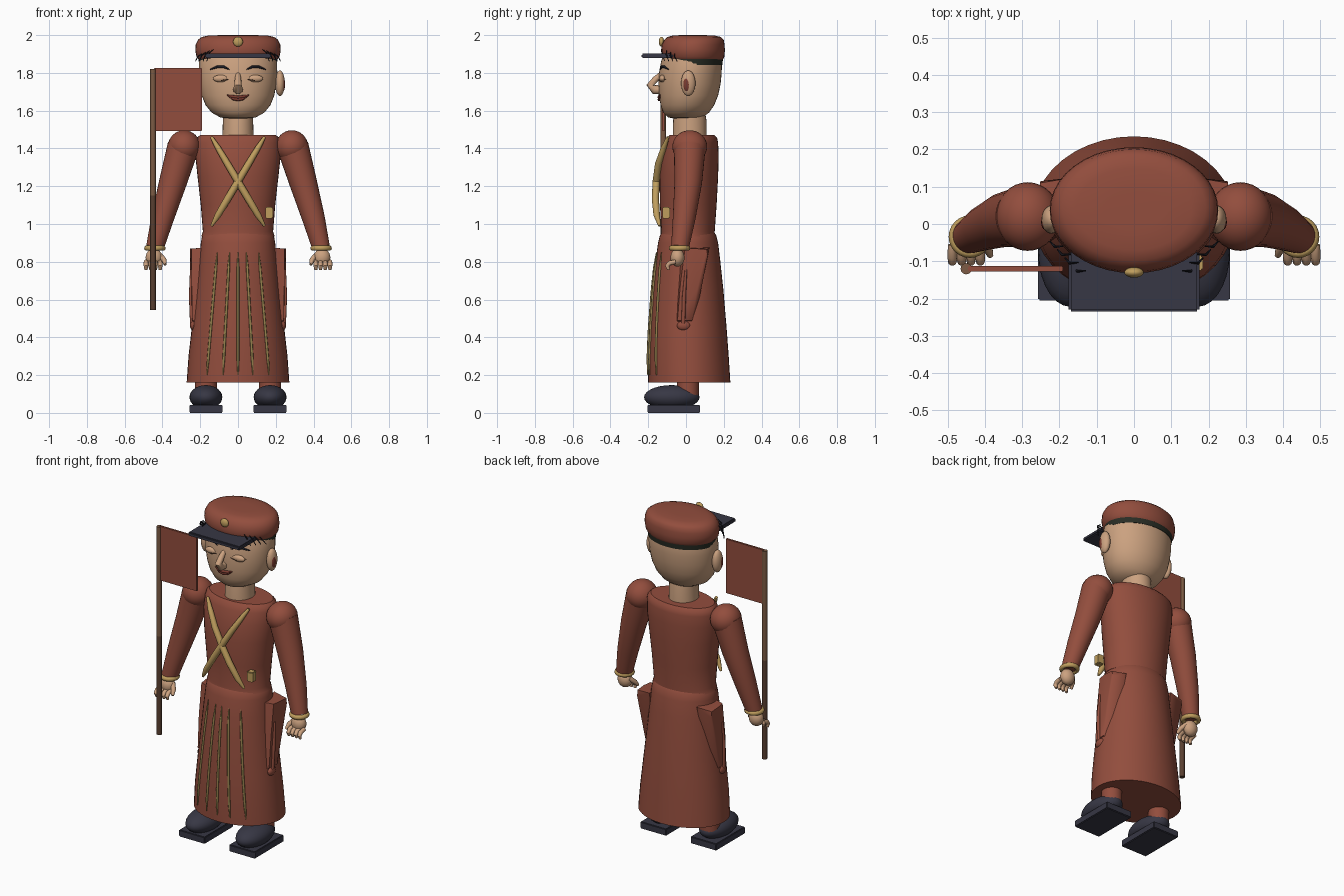
import bpy, bmesh, math
from mathutils import Vector


def material(name, r, g, b):
    m = bpy.data.materials.new(name)
    m.diffuse_color = (r, g, b, 1)
    return m


RED = material("brick_red", 0.29, 0.075, 0.047)
SKIN = material("skin", 0.60, 0.36, 0.215)
NAVY = material("dark_navy", 0.038, 0.038, 0.058)
BLACK = material("black_hair", 0.012, 0.012, 0.018)
BAND = material("dark_olive", 0.022, 0.026, 0.018)
GOLD = material("gold", 0.52, 0.34, 0.11)
BRAID = material("olive_gold", 0.30, 0.22, 0.075)
WOOD = material("wood", 0.20, 0.105, 0.058)
DARKWOOD = material("dark_wood", 0.10, 0.05, 0.03)
LIPS = material("lip_red", 0.20, 0.045, 0.03)


def finish(name, bm, mat, angle=40):
    bmesh.ops.recalc_face_normals(bm, faces=bm.faces)
    me = bpy.data.meshes.new(name)
    bm.to_mesh(me)
    bm.free()
    me.materials.append(mat)
    for p in me.polygons:
        p.use_smooth = True
    me.set_sharp_from_angle(angle=math.radians(angle))
    ob = bpy.data.objects.new(name, me)
    bpy.context.collection.objects.link(ob)
    return ob


def bridge(name, rings, mat, angle=40):
    """Skin a list of closed point rings and cap both ends."""
    bm = bmesh.new()
    vs = [[bm.verts.new(p) for p in ring] for ring in rings]
    n = len(vs[0])
    for a, b in zip(vs, vs[1:]):
        for i in range(n):
            bm.faces.new((a[i], a[(i + 1) % n], b[(i + 1) % n], b[i]))
    bm.faces.new(vs[0])
    bm.faces.new(vs[-1])
    return finish(name, bm, mat, angle)


def loft(name, profile, mat, n=40):
    """Profile rows: z, half width, front y, back y."""
    rings = []
    for z, rx, yf, yb in profile:
        c, ry = (yf + yb) / 2, (yb - yf) / 2
        rings.append([(rx * math.cos(a), c + ry * math.sin(a), z)
                      for a in (2 * math.pi * i / n for i in range(n))])
    return bridge(name, rings, mat)


def front_y(profile, x, z):
    """Front surface of a lofted body at x, z."""
    rows = sorted(profile)
    for a, b in zip(rows, rows[1:]):
        if a[0] <= z <= b[0]:
            t = (z - a[0]) / max(b[0] - a[0], 1e-6)
            rx, yf, yb = (a[k] + (b[k] - a[k]) * t for k in (1, 2, 3))
            s = math.sqrt(max(0, 1 - (x / rx) ** 2))
            return (yf + yb) / 2 - (yb - yf) / 2 * s
    return 0


def tube(name, pts, radii, mat, n=12):
    """Round rod through points, one radius per point."""
    pts = [Vector(p) for p in pts]
    rings = []
    d0 = (pts[-1] - pts[0]).normalized()
    ref = Vector((0, 1, 0)) if abs(d0.y) < 0.7 else Vector((1, 0, 0))
    for i, p in enumerate(pts):
        d = (pts[min(i + 1, len(pts) - 1)] - pts[max(i - 1, 0)]).normalized()
        u = d.cross(ref).normalized()
        v = d.cross(u)
        rings.append([p + (u * math.cos(a) + v * math.sin(a)) * radii[i]
                      for a in (2 * math.pi * k / n for k in range(n))])
    return bridge(name, rings, mat, 50)


def ball(name, c, r, mat, seg=24):
    bm = bmesh.new()
    bmesh.ops.create_uvsphere(bm, u_segments=seg, v_segments=seg // 2, radius=1)
    for v in bm.verts:
        v.co = Vector([c[k] + v.co[k] * r[k] for k in range(3)])
    return finish(name, bm, mat)


def box(name, lo, hi, mat, bevel=0.004):
    bm = bmesh.new()
    bmesh.ops.create_cube(bm, size=1)
    for v in bm.verts:
        v.co = Vector([(lo[k] + hi[k]) / 2 + v.co[k] * (hi[k] - lo[k]) for k in range(3)])
    if bevel:
        bmesh.ops.bevel(bm, geom=bm.edges[:], offset=bevel, segments=2, affect='EDGES')
    return finish(name, bm, mat, 30)


# Coat: flared skirt and fitted torso
SKIRT = [(0.16, 0.272, -0.200, 0.235), (0.30, 0.262, -0.200, 0.226), (0.45, 0.245, -0.193, 0.215),
         (0.65, 0.222, -0.178, 0.198), (0.80, 0.207, -0.162, 0.182), (0.90, 0.197, -0.148, 0.170),
         (0.94, 0.190, -0.138, 0.160), (0.955, 0.178, -0.128, 0.150)]
TORSO = [(0.935, 0.194, -0.134, 0.152), (0.96, 0.186, -0.130, 0.152), (1.10, 0.197, -0.138, 0.162),
         (1.25, 0.214, -0.140, 0.170), (1.36, 0.226, -0.130, 0.173), (1.43, 0.224, -0.110, 0.170),
         (1.455, 0.218, -0.100, 0.165), (1.472, 0.200, -0.085, 0.150)]
loft("coat_skirt", SKIRT, RED)
loft("coat_torso", TORSO, RED)

# Five braid lines down the skirt front
for i, (top, bottom) in enumerate([(-.11, -.165), (-.045, -.08), (0, 0), (.045, .08), (.11, .165)]):
    pts = []
    for k in range(9):
        t = k / 8
        x, z = top + (bottom - top) * t, 0.85 - 0.65 * t
        pts.append((x, front_y(SKIRT, x, z) - 0.002, z))
    tube("skirt_braid", pts, [.002] + [.007] * 7 + [.003], BRAID, 8)

# Crossed chest straps, bulging forward and tapering at the ends
for s in (-1, 1):
    pts = [(s * (0.14 - 0.28 * t), y, 1.46 - 0.47 * t) for t, y in
           [(0, -.095), (.12, -.118), (.3, -.146), (.5, -.158), (.7, -.162), (.88, -.155), (1, -.140)]]
    tube("chest_strap", pts, [.008, .015, .018, .019, .019, .017, .007], GOLD)
box("belt_charm", (0.145, -0.125, 1.03), (0.185, -0.085, 1.09), GOLD)

# Neck and head
loft("neck", [(1.45, .083, -.070, .110), (1.55, .080, -.068, .108), (1.60, .080, -.06, .10)], SKIN, 28)
HEAD = [(1.557, .050, -.060, .060), (1.565, .095, -.095, .090), (1.59, .140, -.120, .122),
        (1.63, .172, -.135, .150), (1.68, .192, -.142, .170), (1.74, .203, -.146, .183),
        (1.80, .208, -.143, .189), (1.86, .207, -.132, .190), (1.90, .195, -.12, .18)]
loft("head", HEAD, SKIN)
tube("nose", [(0, -.125, 1.80), (0, -.162, 1.765), (0, -.190, 1.735), (0, -.165, 1.712), (0, -.13, 1.708)],
     [.012, .017, .020, .026, .022], SKIN)


def face_line(name, pts, radius, mat):
    n = len(pts)
    tube(name, [(x, front_y(HEAD, x, z) - 0.002, z) for x, z in pts],
         [radius * (0.35 if i in (0, n - 1) else 1) for i in range(n)], mat, 8)


face_line("upper_lip", [(-.058, 1.682), (-.03, 1.675), (0, 1.671), (.03, 1.675), (.058, 1.682)], .008, LIPS)
face_line("lower_lip", [(-.05, 1.677), (-.025, 1.664), (0, 1.659), (.025, 1.664), (.05, 1.677)], .009, LIPS)

for s in (-1, 1):
    # Closed eyes, brows, loose hair strands and ears
    ball("eyelid", (s * .088, front_y(HEAD, .088, 1.77) + .004, 1.77), (.045, .018, .02), SKIN)
    tube("lid_crease", [(s * x, front_y(HEAD, x, z) - .010 + abs(x - .088) * .25, z)
                        for x, z in [(.045, 1.768), (.065, 1.763), (.088, 1.761), (.112, 1.763), (.135, 1.768)]],
         [.001, .003, .003, .003, .001], DARKWOOD, 6)
    face_line("eyebrow", [(s * .045, 1.818), (s * .075, 1.832), (s * .11, 1.832), (s * .148, 1.818)], .007, BLACK)
    for k in range(4):
        x, y = .13 + .02 * k, -.125 + .022 * k
        tube("hair_strand", [(s * x, y, 1.925 - .008 * k), (s * (x + .022), y - .002, 1.905 - .006 * k),
                             (s * (x + .035), y + .012, 1.862)], [.002, .004, .002], BLACK, 6)
    ball("ear", (s * .222, .012, 1.745), (.026, .038, .068), SKIN)
    ball("ear_hollow", (s * .239, .005, 1.74), (.010, .020, .038), LIPS, 16)

# Cap: band, soft crown, visor, badge
loft("cap_band", [(1.842, .205, -.118, .192), (1.888, .212, -.122, .198)], BAND)
loft("cap_crown", [(1.872, .208, -.118, .196), (1.885, .220, -.128, .203), (1.92, .226, -.132, .206),
                   (1.95, .224, -.128, .204), (1.975, .212, -.115, .200), (1.99, .192, -.098, .185),
                   (1.998, .155, -.07, .15), (2.0, .08, -.02, .09)], RED)
box("cap_visor", (-.175, -.235, 1.878), (.175, -.07, 1.902), NAVY, .006)
ball("cap_badge", (0, -.130, 1.965), (.026, .014, .026), GOLD)

for s in (-1, 1):
    # Sleeves
    ball("shoulder", (s * .285, .02, 1.41), (.086, .092, .086), RED, 32)
    tube("sleeve", [(s * .290, .02, 1.41), (s * .345, .012, 1.22), (s * .40, -.01, 1.03), (s * .44, -.032, .875)],
         [.084, .073, .060, .047], RED, 28)
    # Gold cuff ring
    ring = [(s * .44 + .045 * math.cos(a), -.034 + .045 * math.sin(a), .872)
            for a in (2 * math.pi * k / 24 for k in range(25))]
    bm = bmesh.new()
    rows = []
    for k in range(24):
        a = 2 * math.pi * k / 24
        rows.append([bm.verts.new((s * .44 + (.044 + .013 * math.cos(b)) * math.cos(a),
                                   -.034 + (.044 + .013 * math.cos(b)) * math.sin(a),
                                   .872 + .014 * math.sin(b)))
                     for b in (2 * math.pi * j / 10 for j in range(10))])
    for k in range(24):
        p, q = rows[k], rows[(k + 1) % 24]
        for j in range(10):
            bm.faces.new((p[j], q[j], q[(j + 1) % 10], p[(j + 1) % 10]))
    finish("cuff", bm, GOLD)
    # Hand with curled fingers
    ball("palm", (s * .445, -.045, .822), (.044, .037, .048), SKIN)
    for k in range(4):
        x = s * (.412 + .025 * k)
        tube("finger", [(x, -.055, .800), (x, -.088, .793), (x, -.100, .778), (x, -.092, .758)],
             [.012, .013, .012, .008], SKIN, 10)
    tube("thumb", [(s * .415, -.04, .835), (s * .392, -.065, .810), (s * .385, -.085, .785)],
         [.015, .014, .008], SKIN, 10)

    # Hip flap with hanging tassel
    bm = bmesh.new()
    for x, y, z in [(.16, -.03, .875), (.245, -.005, .87), (.253, .05, .87), (.252, .11, .865), (.16, .125, .875),
                    (.251, .115, .83), (.245, -.03, .68), (.253, .06, .66), (.19, -.06, .47),
                    (.242, -.045, .49), (.245, .03, .49), (.19, .04, .45)]:
        bm.verts.new((s * x, y, z))
    bmesh.ops.convex_hull(bm, input=bm.verts[:])
    finish("hip_flap", bm, RED, 50)
    tube("tassel_cord", [(s * .248, .0, .76), (s * .25, -.01, .62), (s * .244, -.015, .47)],
         [.006, .010, .010], RED)
    ball("tassel", (s * .236, -.012, .462), (.018, .036, .026), RED, 16)

    # Legs and shoes
    tube("leg", [(s * .17, .01, .09), (s * .17, .01, .24)], [.058, .058], RED, 24)
    ball("shoe", (s * .17, -.075, .083), (.087, .147, .064), NAVY, 28)
    box("sole", (s * .17 - .088, -.205, 0), (s * .17 + .088, .075, .042), NAVY)

# Flag on a two-tone pole
tube("pole_upper", [(-.45, -.12, 1.15), (-.45, -.12, 1.82)], [.015, .015], WOOD, 16)
tube("pole_lower", [(-.45, -.12, .545), (-.45, -.12, 1.15)], [.015, .015], DARKWOOD, 16)
box("flag", (-.445, -.127, 1.492), (-.19, -.113, 1.825), RED, .002)
